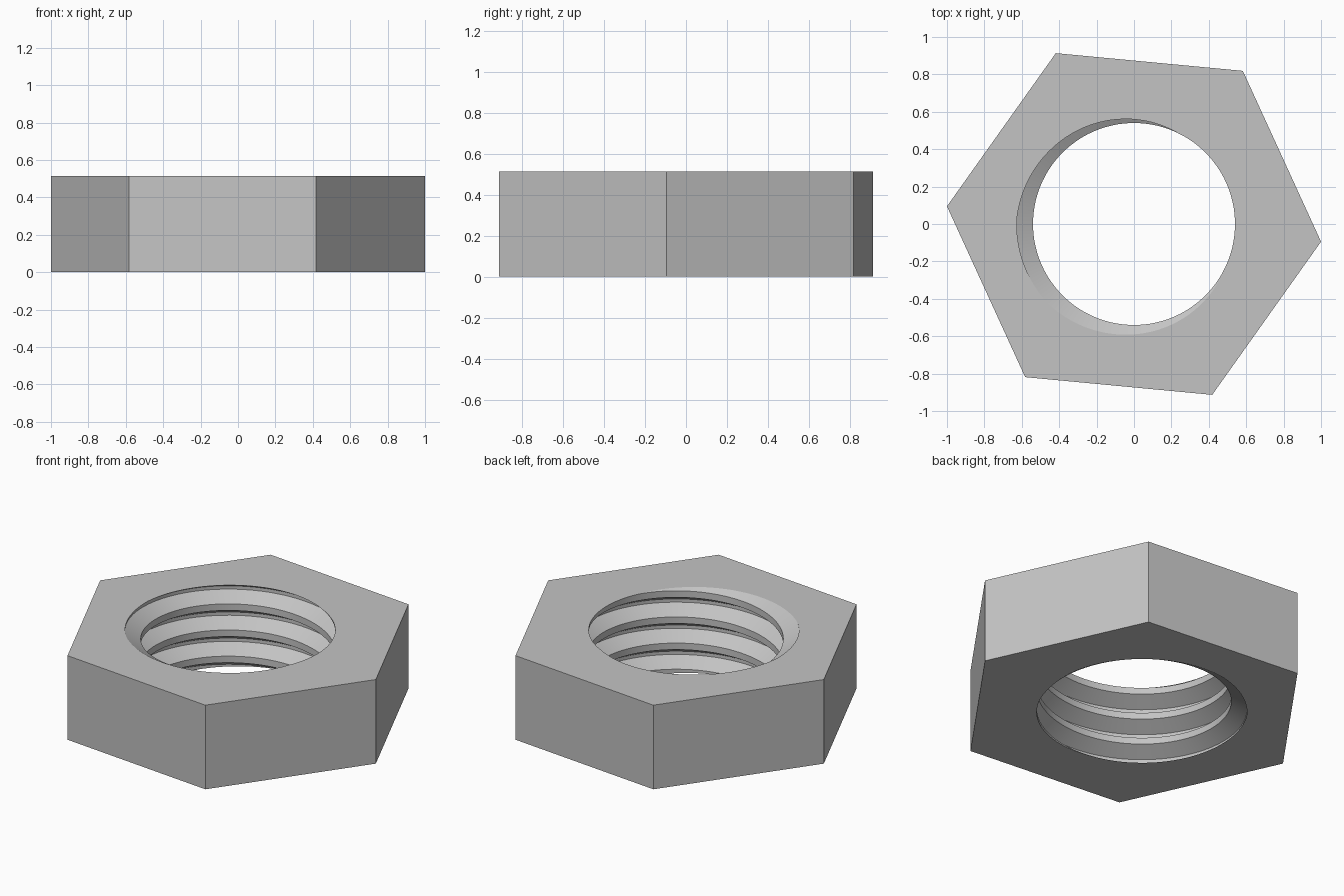
import bpy, bmesh, math

HEIGHT = 0.515
HEX_RADIUS = 1.0045
HEX_TURN = math.radians(-5.4)
MINOR, MAJOR, PITCH = 0.54, 0.627, 0.16
ROOT_ANGLE = math.radians(200)   # where the thread root meets the top face
STEPS = 96                       # segments per thread turn

cube = bpy.data.objects.get("Cube")
if cube:
    bpy.data.objects.remove(cube, do_unlink=True)

steel = bpy.data.materials.new("steel_grey")
steel.use_nodes = True
colour = (0.55, 0.55, 0.55, 1)
steel.diffuse_color = colour
steel.node_tree.nodes["Principled BSDF"].inputs["Base Color"].default_value = colour

bm = bmesh.new()

# Helical thread: one groove profile swept past both ends of the nut
profile = [(MAJOR, -0.01), (MAJOR, 0.01), (MINOR, 0.06), (MINOR, 0.10),
           (MAJOR, PITCH - 0.01)]
turns = math.ceil(HEIGHT / PITCH) + 3
previous = None
for i in range(turns * STEPS + 1):
    angle = ROOT_ANGLE + math.tau * i / STEPS
    rise = HEIGHT + PITCH * (i / STEPS - turns + 1)
    column = [bm.verts.new((r * math.cos(angle), r * math.sin(angle), rise + z))
              for r, z in profile]
    if previous:
        for j in range(len(profile) - 1):
            bm.faces.new((previous[j], column[j], column[j + 1], previous[j + 1]))
    previous = column
bmesh.ops.remove_doubles(bm, verts=bm.verts[:], dist=0.0001)

# Trim the thread flush with the two end faces
for z, direction in ((0, -1), (HEIGHT, 1)):
    bmesh.ops.bisect_plane(bm, geom=bm.verts[:] + bm.edges[:] + bm.faces[:],
                           dist=0.00001, plane_co=(0, 0, z),
                           plane_no=(0, 0, direction), clear_outer=True)

# Six outer flats
corners = [HEX_TURN + math.tau * k / 6 for k in range(6)]
low, high = [[bm.verts.new((HEX_RADIUS * math.cos(a), HEX_RADIUS * math.sin(a), z))
              for a in corners] for z in (0, HEIGHT)]
for k in range(6):
    n = (k + 1) % 6
    bm.faces.new((low[k], low[n], high[n], high[k]))

# Flat end faces between the hexagon and the threaded hole
for z, direction in ((0, -1), (HEIGHT, 1)):
    rim = [e for e in bm.edges if e.is_boundary
           and all(abs(v.co.z - z) < 0.0005 for v in e.verts)]
    bmesh.ops.triangle_fill(bm, use_beauty=True, use_dissolve=False,
                            edges=rim, normal=(0, 0, direction))
bmesh.ops.recalc_face_normals(bm, faces=bm.faces[:])

mesh = bpy.data.meshes.new("hex_nut")
bm.to_mesh(mesh)
bm.free()
mesh.materials.append(steel)
nut = bpy.data.objects.new("hex_nut", mesh)
bpy.context.collection.objects.link(nut)

bpy.ops.object.select_all(action='DESELECT')
nut.select_set(True)
bpy.context.view_layer.objects.active = nut
bpy.ops.object.shade_smooth_by_angle(angle=math.radians(25))
